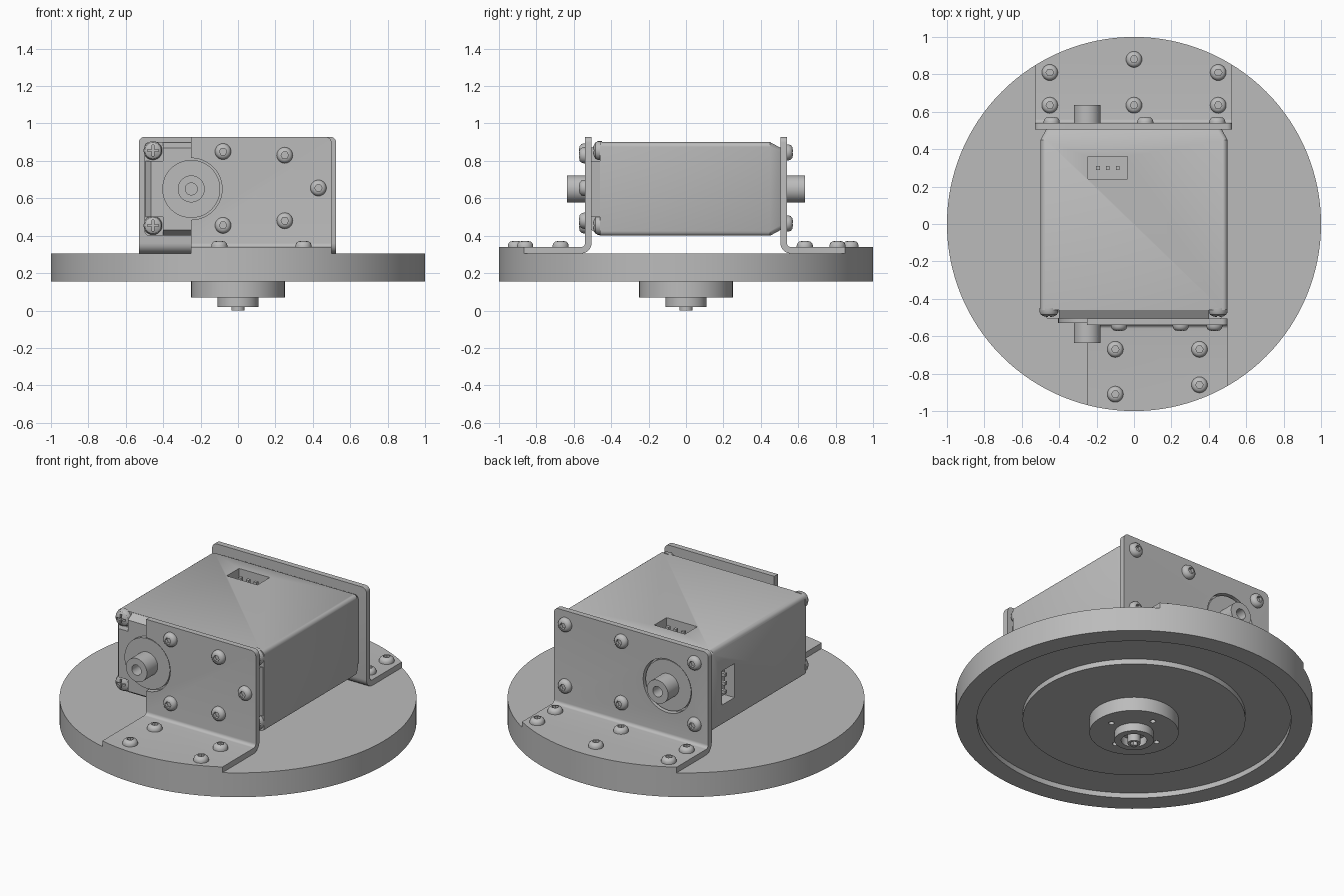
import bpy, bmesh, math
from mathutils import Vector, Matrix

cube = bpy.data.objects.get("Cube")
if cube:
    bpy.data.objects.remove(cube, do_unlink=True)

grey = bpy.data.materials.new("plain grey")
grey.use_nodes = True
tone = (0.5, 0.5, 0.5, 1)
grey.diffuse_color = tone
grey.node_tree.nodes["Principled BSDF"].inputs["Base Color"].default_value = tone

UP, FRONT, BACK, LEFT = Vector((0, 0, 1)), Vector((0, -1, 0)), Vector((0, 1, 0)), Vector((-1, 0, 0))
parts = []


def finish(name, bm):
    bmesh.ops.recalc_face_normals(bm, faces=bm.faces)
    me = bpy.data.meshes.new(name)
    bm.to_mesh(me)
    bm.free()
    me.materials.append(grey)
    ob = bpy.data.objects.new(name, me)
    bpy.context.collection.objects.link(ob)
    parts.append(ob)
    return ob


def place(ob, loc, direction):
    turn = UP.rotation_difference(direction).to_matrix().to_4x4()
    ob.matrix_world = Matrix.Translation(loc) @ turn


def lathe(name, profile, steps=32, loc=(0, 0, 0), direction=UP):
    """Spin (radius, height) points about the axis."""
    bm = bmesh.new()
    vs = [bm.verts.new((r, 0, z)) for r, z in profile]
    edges = [bm.edges.new(pair) for pair in zip(vs, vs[1:])]
    bmesh.ops.spin(bm, geom=vs + edges, cent=(0, 0, 0), axis=(0, 0, 1),
                   angle=math.tau, steps=steps)
    bmesh.ops.remove_doubles(bm, verts=bm.verts, dist=1e-4)
    ob = finish(name, bm)
    place(ob, loc, direction)
    return ob


def cylinder(name, r, low, high, steps=32, loc=(0, 0, 0), direction=UP):
    return lathe(name, [(0, low), (r, low), (r, high), (0, high)], steps, loc, direction)


def box(name, centre, size):
    bm = bmesh.new()
    bmesh.ops.create_cube(bm, size=1)
    bmesh.ops.scale(bm, vec=size, verts=bm.verts)
    bmesh.ops.translate(bm, vec=centre, verts=bm.verts)
    return finish(name, bm)


def loft(name, rings):
    """Skin matching closed rings and cap both ends."""
    bm = bmesh.new()
    loops = [[bm.verts.new(p) for p in ring] for ring in rings]
    n = len(loops[0])
    for a, b in zip(loops, loops[1:]):
        for i in range(n):
            bm.faces.new((a[i], a[(i + 1) % n], b[(i + 1) % n], b[i]))
    bm.faces.new(loops[0])
    bm.faces.new(loops[-1])
    return finish(name, bm)


def combine(ob, cutter, operation="DIFFERENCE"):
    """Apply a boolean and throw the cutter away."""
    bpy.context.view_layer.update()
    mod = ob.modifiers.new("cut", "BOOLEAN")
    mod.operation, mod.solver, mod.object = operation, "EXACT", cutter
    bpy.context.view_layer.objects.active = ob
    bpy.ops.object.modifier_apply(modifier=mod.name)
    parts.remove(cutter)
    bpy.data.objects.remove(cutter, do_unlink=True)


def copies(master, name, spots, direction):
    for i, loc in enumerate(spots):
        ob = bpy.data.objects.new(f"{name}_{i + 1}", master.data)
        bpy.context.collection.objects.link(ob)
        place(ob, loc, direction)
        parts.append(ob)


def discard(ob):
    parts.remove(ob)
    bpy.data.objects.remove(ob, do_unlink=True)


# Round base with a ring groove underneath
lathe("base_disc", [(0, .155), (.624, .155), (.624, .187), (.88, .187), (.88, .155),
                    (1, .155), (1, .305), (0, .305)], 128)

# Output hub, sleeve and shaft tip
hub = lathe("hub", [(0, .07), (.25, .07), (.25, .156), (0, .156)], 64)
for k in range(4):
    a = k * math.pi / 2
    combine(hub, cylinder("cutter", .016, .03, .12, 16,
                          (.165 * math.cos(a), .165 * math.sin(a), 0)))
lathe("hub_sleeve", [(.072, .071), (.072, .02), (.11, .02), (.11, .071)], 48)
tip = cylinder("shaft_tip", .036, 0, .075, 24)
combine(tip, cylinder("cutter", .022, -.02, .03, 6))


# Motor housing with a tapered back end
def rounded_section(y, inset):
    r, w, h = .025, .5 - inset, .25 - inset
    ring = []
    for k, (sx, sz) in enumerate(((1, 1), (-1, 1), (-1, -1), (1, -1))):
        for j in range(5):
            a = (k + j / 4) * math.pi / 2
            ring.append((sx * (w - r) + r * math.cos(a), y,
                         .65 + sz * (h - r) + r * math.sin(a)))
    return ring


housing = loft("housing", [rounded_section(-.46, 0), rounded_section(.45, 0),
                           rounded_section(.505, .03)])


# Front cover, notched at the corners for the screws
def notched_section(y, inset):
    w, h, a, b = .495 - inset, .25 - inset, .4, .15
    quarter = [(w, b), (a, b), (a, h)]
    half = quarter + [(-x, z) for x, z in reversed(quarter)]
    ring = half + [(-x, -z) for x, z in half]
    return [(x, y, .65 + z) for x, z in ring]


loft("front_cover", [notched_section(-.458, 0), notched_section(-.505, .03)])

# Connector sockets on the top and on one side, three pins each
combine(housing, box("cutter", (-.14, .3, .9), (.21, .12, .14)))
combine(housing, box("cutter", (-.5, .3, .635), (.14, .12, .21)))
for k in (-1, 0, 1):
    box("top_pin", (-.14 + k * .053, .3, .853), (.02, .02, .06))
    box("side_pin", (-.453, .3, .635 + k * .053), (.06, .02, .02))


# L-shaped brackets, feet trimmed to the disc outline
def bracket(name, side, x0, x1):
    def arc(r, start, end):
        return [(.56 + r * math.cos(t), .36 + r * math.sin(t))
                for t in (math.radians(start + (end - start) * i / 6) for i in range(7))]
    profile = [(.505, .928), (.54, .928)] + arc(.02, 180, 270)
    profile += [(1.1, .34), (1.1, .305)] + arc(.055, 270, 180)
    ob = loft(name, [[(x, side * u, z) for u, z in profile] for x in (x0, x1)])
    bm = bmesh.new()
    bm.from_mesh(ob.data)
    corners = [e for e in bm.edges
               if all(v.co.z > .92 and abs(v.co.x) > .3 for v in e.verts)
               and abs(e.verts[0].co.x - e.verts[1].co.x) < .01]
    bmesh.ops.bevel(bm, geom=corners, offset=.03, segments=5, profile=.5, affect="EDGES")
    bm.to_mesh(ob.data)
    bm.free()
    combine(ob, cylinder("cutter", 1, .2, 1.2, 128), "INTERSECT")
    combine(ob, cylinder("cutter", .165, .45, .6, 48, (-.25, 0, .65), BACK * side))


bracket("front_bracket", -1, -.25, .5)
bracket("back_bracket", 1, -.53, .525)

# Flanged shaft ends on the front and back
for name, direction in (("front_shaft", FRONT), ("back_shaft", BACK)):
    lathe(name, [(0, .5), (.155, .5), (.155, .53), (.072, .53), (.072, .635),
                 (.032, .635), (.032, .56), (0, .56)], 48, (-.25, 0, .65), direction)

# Button-head screws with hex sockets
button = lathe("button_screw", [(0, -.005), (.043, -.005), (.043, .008), (.039, .02),
                                (.03, .028), (.018, .031), (0, .031)], 24)
combine(button, cylinder("cutter", .02, .012, .06, 6))
copies(button, "front_plate_screw", [(x, -.54, z) for x, z in (
    (-.08, .85), (-.08, .455), (.25, .83), (.25, .48), (.43, .655))], FRONT)
copies(button, "back_plate_screw",
       [(x, .54, z) for x in (-.44, .06, .445) for z in (.845, .465)], BACK)
copies(button, "front_foot_screw", [(x, y, .34) for x, y in (
    (-.1, -.67), (-.1, -.91), (.35, -.67), (.35, -.86))], UP)
copies(button, "back_foot_screw", [(x, y, .34) for x, y in (
    (-.45, .81), (0, .88), (.45, .81), (-.45, .635), (0, .635), (.45, .635))], UP)
discard(button)

# Cross-head screws at the cover corners
cross = lathe("cross_screw", [(0, -.01), (.05, -.01), (.05, .012), (.043, .025),
                              (.025, .035), (0, .038)], 24)
for size in ((.06, .012, .05), (.012, .06, .05)):
    combine(cross, box("cutter", (0, 0, .044), size))
copies(cross, "cover_screw",
       [(x, -.46, z) for x in (-.455, .45) for z in (.855, .455)], FRONT)
discard(cross)

# Smooth the rounded faces, keep the edges crisp
bpy.ops.object.select_all(action="DESELECT")
for ob in parts:
    ob.select_set(True)
bpy.context.view_layer.objects.active = parts[0]
bpy.ops.object.shade_smooth_by_angle(angle=math.radians(30))
